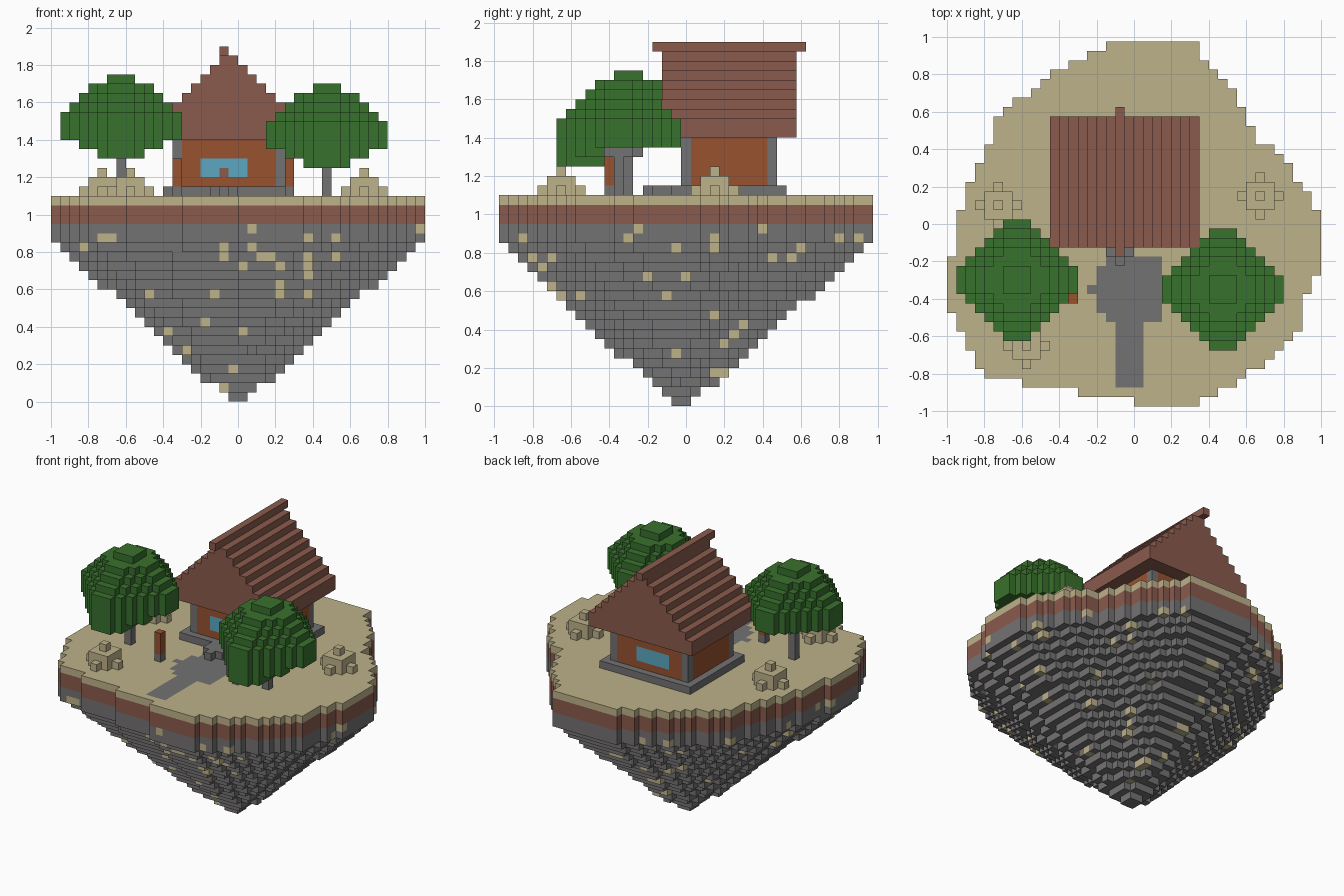
import bpy, bmesh, random
from mathutils import Vector

random.seed(4)
V = 0.05  # edge length of one cube

cube = bpy.data.objects.get("Cube")
if cube:
    bpy.data.objects.remove(cube)


def linear(c):
    c /= 255
    return c / 12.92 if c <= 0.04045 else ((c + 0.055) / 1.055) ** 2.4


def material(name, rgb):
    m = bpy.data.materials.new(name)
    col = (*[linear(c) for c in rgb], 1)
    m.diffuse_color = col
    m.use_nodes = True
    m.node_tree.nodes["Principled BSDF"].inputs["Base Color"].default_value = col
    return m


MATS = {
    "sand": material("sand", (190, 178, 139)),
    "earth": material("earth_brown", (138, 91, 77)),
    "stone": material("stone_grey", (116, 114, 115)),
    "leaf": material("leaf_green", (57, 113, 45)),
    "wood": material("wood_orange", (152, 82, 48)),
    "glass": material("window_blue", (92, 167, 193)),
}
SIDES = [Vector(d) for d in ((1, 0, 0), (-1, 0, 0), (0, 1, 0), (0, -1, 0), (0, 0, 1), (0, 0, -1))]


def build(name, cells):
    """Mesh the outer faces of a set of coloured cubes {(i, j, k): colour}."""
    bm = bmesh.new()
    used = list(dict.fromkeys(cells.values()))
    verts = {}
    for cell, colour in cells.items():
        centre = Vector(cell)
        for n in SIDES:
            if tuple(int(c) for c in centre + n) in cells:
                continue
            u = Vector((n.y, n.z, n.x))
            w = n.cross(u)
            ring = []
            for a, b in ((-1, -1), (1, -1), (1, 1), (-1, 1)):
                p = centre + (n + u * a + w * b) / 2
                key = tuple(p)
                if key not in verts:
                    verts[key] = bm.verts.new(((p.x + 0.5) * V, p.y * V, (p.z + 0.5) * V))
                ring.append(verts[key])
            bm.faces.new(ring).material_index = used.index(colour)
    mesh = bpy.data.meshes.new(name)
    bm.to_mesh(mesh)
    bm.free()
    for colour in used:
        mesh.materials.append(MATS[colour])
    obj = bpy.data.objects.new(name, mesh)
    bpy.context.collection.objects.link(obj)


def box(x, y, z, colour):
    """Cubes filling half-open index ranges."""
    return {(i, j, k): colour for i in range(*x) for j in range(*y) for k in range(*z)}


# Island: one coastline, full size near the top and shrinking to a tip
COAST = [(-.1, .98), (.3, .98), (.42, .85), (.53, .7), (.6, .55), (.65, .46), (.8, .36),
         (.9, .2), (1, .05), (1, -.22), (.93, -.37), (.88, -.55), (.8, -.66), (.68, -.75),
         (.52, -.86), (.3, -.98), (.1, -.98), (-.1, -.92), (-.5, -.88), (-.8, -.8), (-.9, -.64),
         (-1, -.45), (-1, -.28), (-.95, -.02), (-.9, .2), (-.8, .38), (-.74, .54), (-.5, .77)]


def on_land(x, y):
    inside = False
    for (ax, ay), (bx, by) in zip(COAST, COAST[1:] + COAST[:1]):
        if (ay > y) != (by > y) and x < ax + (y - ay) * (bx - ax) / (by - ay):
            inside = not inside
    return inside


def on_path(i, j):
    lane = -2 <= i <= 0 and -17 <= j <= -4
    yard = -4 <= i <= 2 and -10 <= j <= -4 and abs(i + .5) + abs(j + 7) < 6
    return lane or yard or (i == -5 and j == -7)


island = {}
for k in range(22):
    scale = min(1, 0.04 + 1.1 * (k + 0.5) * V)
    for i in range(-20, 20):
        for j in range(-19, 20):
            if not on_land((i + .5) * V / scale, (j * V + .025 * (1 - scale)) / scale):
                continue
            if k == 21:
                colour = "stone" if on_path(i, j) else "sand"
            elif k >= 19:
                colour = "earth"
            else:
                colour = "sand" if random.random() < 0.07 else "stone"
            island[i, j, k] = colour
build("island", island)

# Sand heaps
for n, (ci, cj) in enumerate(((-15, 2), (-12, -13), (13, 3)), 1):
    heap = box((ci - 1, ci + 2), (cj - 1, cj + 2), (22, 24), "sand")
    for di, dj, k in ((2, 0, 22), (-2, 0, 22), (0, 2, 22), (0, -2, 22), (0, 0, 24)):
        heap[ci + di, cj + dj, k] = "sand"
    build(f"sand_heap_{n}", heap)

# Trees: crown layer by layer, the lowest layers hang only at the front
CROWN = (2, 4, 6, 6, 6, 5, 4, 3, 1)
for side, ci, cj, base in (("right", -13, -6, 26), ("left", 9, -7, 25)):
    crown = {}
    for level, r in enumerate(CROWN):
        for di in range(-r, r + 1):
            for dj in range(-6, 7):
                if level < 2:
                    keep = dj <= -2 and abs(di) - dj <= 7
                else:
                    keep = abs(dj) <= r and abs(di) + abs(dj) <= r + 1
                if keep:
                    crown[ci + di, cj + dj, base + level] = "leaf"
    build(f"tree_crown_{side}", crown)
    trunk = box((ci, ci + 1), (cj, cj + 1), (22, base + 3), "stone")
    trunk.update(box((ci, ci + 1), (cj - 1, cj + 2), (26, 27), "stone"))
    build(f"tree_trunk_{side}", trunk)

# Path posts
for side, i in (("right", -7), ("left", 5)):
    post = box((i, i + 1), (-8, -7), (22, 26), "wood")
    post[i, -8, 22] = "stone"
    build(f"path_post_{side}", post)

# House foundation with its front step
foundation = box((-8, 6), (-1, 11), (22, 23), "stone")
foundation.update(box((-3, 0), (-3, -1), (22, 23), "stone"))
foundation[-2, -4, 22] = "stone"
build("foundation", foundation)

# Walls with stone corners and a window in each gable side
walls = box((-7, 5), (0, 10), (23, 28), "wood")
for i in (-7, 4):
    for j in (0, 9):
        walls.update(box((i, i + 1), (j, j + 1), (23, 28), "stone"))
for j in (0, 9):
    walls.update(box((-4, 1), (j, j + 1), (24, 26), "glass"))
walls[-2, 0, 24] = "earth"
build("house_walls", walls)

# Stepped roof and ridge beam
roof = {}
for k in range(28, 37):
    half = min(8, 37 - k)
    roof.update(box((-1 - half, -1 + half), (-2, 12), (k, k + 1), "earth"))
roof.update(box((-2, -1), (-3, 13), (37, 38), "earth"))
build("roof", roof)
